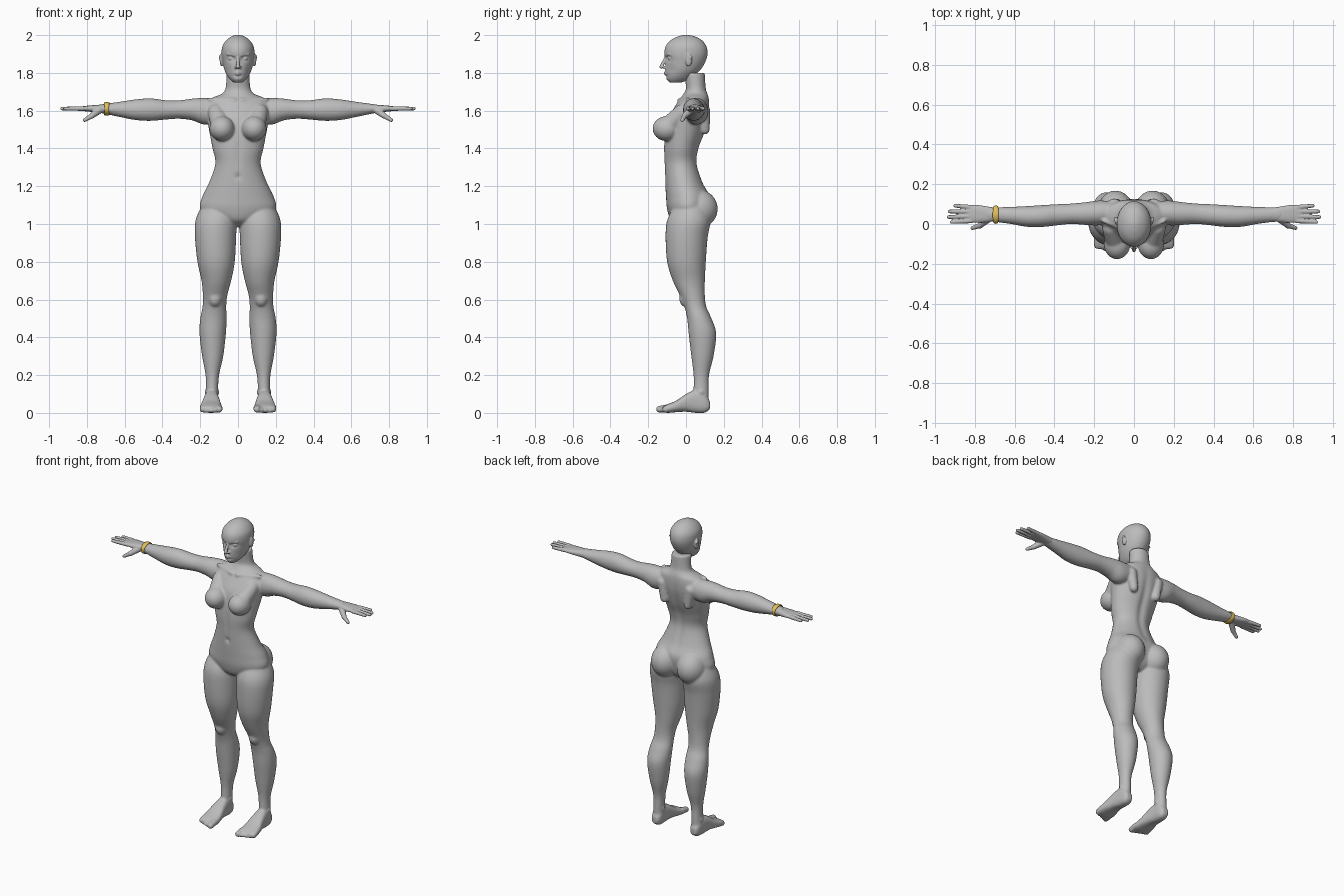
import bpy, bmesh, math
from mathutils import Vector

old = bpy.data.objects.get("Cube")
if old:
    bpy.data.objects.remove(old, do_unlink=True)


def material(name, colour):
    mat = bpy.data.materials.new(name)
    mat.use_nodes = True
    mat.diffuse_color = colour
    mat.node_tree.nodes["Principled BSDF"].inputs["Base Color"].default_value = colour
    return mat


grey = material("plain grey", (.5, .5, .5, 1))
gold = material("gold", (.75, .52, .1, 1))


def spline(a, b, c, d, t):
    """Catmull-Rom blend between b and c."""
    return b + .5 * t * (c - a + t * (2*a - 5*b + 4*c - d + t * (3 * (b - c) + d - a)))


def loft(bm, axis, rings, side=1, power=1, steps=5, sides=36):
    """Smooth closed tube; a ring is (position, low u, high u, low v, high v)."""
    dense = []
    for i in range(len(rings) - 1):
        four = [rings[max(0, i - 1)], rings[i], rings[i + 1], rings[min(len(rings) - 1, i + 2)]]
        dense += [[spline(*col, k / steps) for col in zip(*four)] for k in range(steps)]
    dense.append(rings[-1])
    loops = []
    for pos, u0, u1, v0, v1 in dense:
        loop = []
        for k in range(sides):
            ang = math.tau * k / sides
            c, s = math.cos(ang), math.sin(ang)
            u = (u0 + u1) / 2 + (u1 - u0) / 2 * math.copysign(abs(c) ** power, c)
            v = (v0 + v1) / 2 + (v1 - v0) / 2 * math.copysign(abs(s) ** power, s)
            x, y, z = {"x": (pos, v, u), "y": (v, pos, u), "z": (v, u, pos)}[axis]
            loop.append(bm.verts.new((side * x, y, z)))
        loops.append(loop)
    for a, b in zip(loops, loops[1:]):
        for k in range(sides):
            n = (k + 1) % sides
            bm.faces.new((a[k], a[n], b[n], b[k]))
    bm.faces.new(loops[0])
    bm.faces.new(loops[-1])


def blob(bm, centre, radii):
    """Ellipsoid."""
    ball = bmesh.ops.create_uvsphere(bm, u_segments=32, v_segments=20, radius=1)["verts"]
    for v in ball:
        v.co = Vector(centre) + v.co * Vector(radii)


def capsule(bm, p, q, r0, r1):
    """Round-ended tapered rod from p to q."""
    p, q = Vector(p), Vector(q)
    turn = (q - p).to_track_quat("Z", "Y")
    for v in bmesh.ops.create_uvsphere(bm, u_segments=16, v_segments=11, radius=1)["verts"]:
        base, r = (q, r1) if v.co.z > 0 else (p, r0)
        v.co = base + turn @ (v.co * r)


def dent(bm, centre, radii, push):
    """Soft push of the surface around a point."""
    for v in bm.verts:
        d = v.co - Vector(centre)
        w = math.exp(-sum((a / r) ** 2 for a, r in zip(d, radii)))
        v.co.y += push * w


def finish(bm, name, mat, voxel=0, smooth=0):
    bmesh.ops.recalc_face_normals(bm, faces=bm.faces)
    mesh = bpy.data.meshes.new(name)
    bm.to_mesh(mesh)
    bm.free()
    mesh.materials.append(mat)
    mesh.shade_smooth()
    obj = bpy.data.objects.new(name, mesh)
    bpy.context.collection.objects.link(obj)
    if voxel:
        fuse = obj.modifiers.new("fuse", "REMESH")
        fuse.mode, fuse.voxel_size, fuse.use_smooth_shade = "VOXEL", voxel, True
        soft = obj.modifiers.new("soften", "SMOOTH")
        soft.factor, soft.iterations = .5, smooth
    return obj


# Torso and neck: height, front, back, half width
body = bmesh.new()
torso = [(.985, -.03, .06, .04), (1.02, -.08, .1, .13), (1.08, -.1, .12, .2),
         (1.15, -.106, .125, .187), (1.22, -.11, .09, .153), (1.32, -.115, .06, .12),
         (1.4, -.118, .07, .135), (1.48, -.112, .1, .15), (1.56, -.095, .12, .165),
         (1.62, -.06, .125, .17), (1.665, -.03, .122, .14), (1.69, -.012, .115, .085),
         (1.72, 0, .105, .066), (1.8, -.01, .1, .06)]
loft(body, "z", [(z, f, b, -w, w) for z, f, b, w in torso], steps=8, sides=64)
dent(body, (0, .12, 1.4), (.022, .1, .2), -.014)
dent(body, (0, -.11, 1.25), (.012, .05, .014), .012)
dent(body, (0, -.12, 1.37), (.015, .05, .09), .006)

# Legs: height, front, back, inner, outer
leg = [(1.1, -.06, .11, .03, .19), (1.02, -.1, .13, .008, .225), (.93, -.108, .115, .01, .228),
       (.8, -.1, .105, .017, .215), (.7, -.07, .1, .036, .193), (.62, -.032, .1, .057, .186),
       (.56, -.008, .108, .062, .188), (.5, .006, .135, .06, .2), (.42, .014, .16, .064, .204),
       (.3, .028, .146, .078, .19), (.2, .04, .122, .1, .172), (.12, .04, .12, .105, .17),
       (.05, .04, .12, .105, .175)]
# Feet: depth, bottom, top, inner, outer
foot = [(.127, .02, .06, .12, .16), (.1, .001, .1, .106, .172), (.05, 0, .12, .103, .178),
        (0, .006, .1, .096, .186), (-.05, .004, .066, .087, .198), (-.1, 0, .045, .082, .204),
        (-.125, .006, .032, .09, .195)]
# Arms: reach, bottom, top, front, back
arm = [(.08, 1.55, 1.66, .01, .11), (.17, 1.525, 1.668, -.006, .118), (.24, 1.548, 1.664, -.005, .11),
       (.31, 1.557, 1.655, 0, .103), (.38, 1.553, 1.655, -.006, .1), (.46, 1.546, 1.665, -.015, .095),
       (.54, 1.55, 1.66, -.014, .09), (.62, 1.565, 1.648, .0, .086), (.7, 1.582, 1.637, .01, .084),
       (.74, 1.59, 1.632, .01, .086)]
for s in (1, -1):
    loft(body, "z", leg, s)
    loft(body, "y", foot, s, power=.75)
    loft(body, "x", arm, s)
    for k in range(5):
        x, r = .1 + .0225 * k, .019 - .0016 * k - (.003 if k else 0)
        capsule(body, (s * x, -.1, r + .008), (s * x, -.141 + .008 * k, r), r, r)
    blob(body, (s * .085, -.102, 1.505), (.066, .075, .066))
    capsule(body, (s * .085, -.11, 1.5), (s * .115, -.02, 1.59), .055, .045)
    blob(body, (s * .093, .065, 1.08), (.09, .103, .102))
    blob(body, (s * .122, .0, .605), (.036, .036, .045))
    blob(body, (s * .138, .08, .11), (.04, .022, .024))
    capsule(body, (s * .018, -.036, 1.655), (s * .15, .015, 1.658), .012, .012)
    capsule(body, (s * .085, .1, 1.5), (s * .1, .095, 1.6), .026, .034)
finish(body, "body", grey, .006, 8)

# Head: height, front, back, half width
head = bmesh.new()
skull = [(1.748, -.085, -.03, .022), (1.765, -.102, .02, .042), (1.79, -.107, .05, .06),
         (1.82, -.109, .08, .073), (1.86, -.108, .103, .082), (1.9, -.115, .114, .087),
         (1.94, -.108, .108, .083), (1.972, -.082, .085, .063), (1.992, -.045, .05, .036),
         (2.001, -.01, .014, .012)]
loft(head, "z", [(z, f, b, -w, w) for z, f, b, w in skull], steps=7, sides=72)
for s in (1, -1):
    dent(head, (s * .036, -.1, 1.878), (.02, .05, .014), .017)
    dent(head, (s * .055, -.08, 1.815), (.02, .05, .025), .006)
dent(head, (0, -.11, 1.783), (.03, .04, .007), .005)
for s in (1, -1):
    blob(head, (s * .036, -.083, 1.876), (.017, .014, .01))
    capsule(head, (s * .018, -.106, 1.893), (s * .056, -.088, 1.899), .006, .005)
    blob(head, (s * .012, -.113, 1.829), (.008, .012, .007))
    blob(head, (s * .087, .014, 1.868), (.01, .018, .034))
    capsule(head, (s * .09, .012, 1.895), (s * .095, .028, 1.88), .007, .007)
    for z in (1.803, 1.793):
        capsule(head, (0, -.11, z), (s * .021, -.1, 1.798), .007, .003)
capsule(head, (0, -.108, 1.882), (0, -.13, 1.833), .007, .011)
finish(head, "head", grey, .004, 4)

# Hands: palm, four fingers and thumb
palm = [(.7, 1.586, 1.633, .014, .082), (.75, 1.59, 1.63, .008, .09), (.79, 1.595, 1.627, .006, .096),
        (.83, 1.599, 1.622, .01, .094), (.845, 1.604, 1.617, .02, .085)]
fingers = [(.016, .01, .915), (.039, .035, .932), (.062, .063, .927), (.084, .092, .898)]
for s, label in ((1, "left"), (-1, "right")):
    hand = bmesh.new()
    loft(hand, "x", palm, s, power=.8)
    for root, tip, reach in fingers:
        capsule(hand, (s * .82, root, 1.611), (s * reach, tip, 1.611), .0125, .0095)
    capsule(hand, (s * .735, .025, 1.602), (s * .775, -.008, 1.572), .02, .015)
    capsule(hand, (s * .775, -.008, 1.572), (s * .812, -.02, 1.55), .014, .01)
    finish(hand, label + "_hand", grey, .0035, 3)

# Bracelet: oval band, pinched at the front and back
band = bmesh.new()
grid = []
for i in range(48):
    a = math.tau * i / 48
    wide = .01 + .006 * abs(math.sin(a))
    row = []
    for j in range(10):
        b = math.tau * j / 10
        out = .004 * math.cos(b)
        row.append(band.verts.new((-.695 + wide * math.sin(b), .047 + (.042 + out) * math.cos(a),
                                   1.61 + (.032 + out) * math.sin(a))))
    grid.append(row)
for i in range(48):
    for j in range(10):
        n, m = grid[(i + 1) % 48], (j + 1) % 10
        band.faces.new((grid[i][j], grid[i][m], n[m], n[j]))
finish(band, "bracelet", gold)
